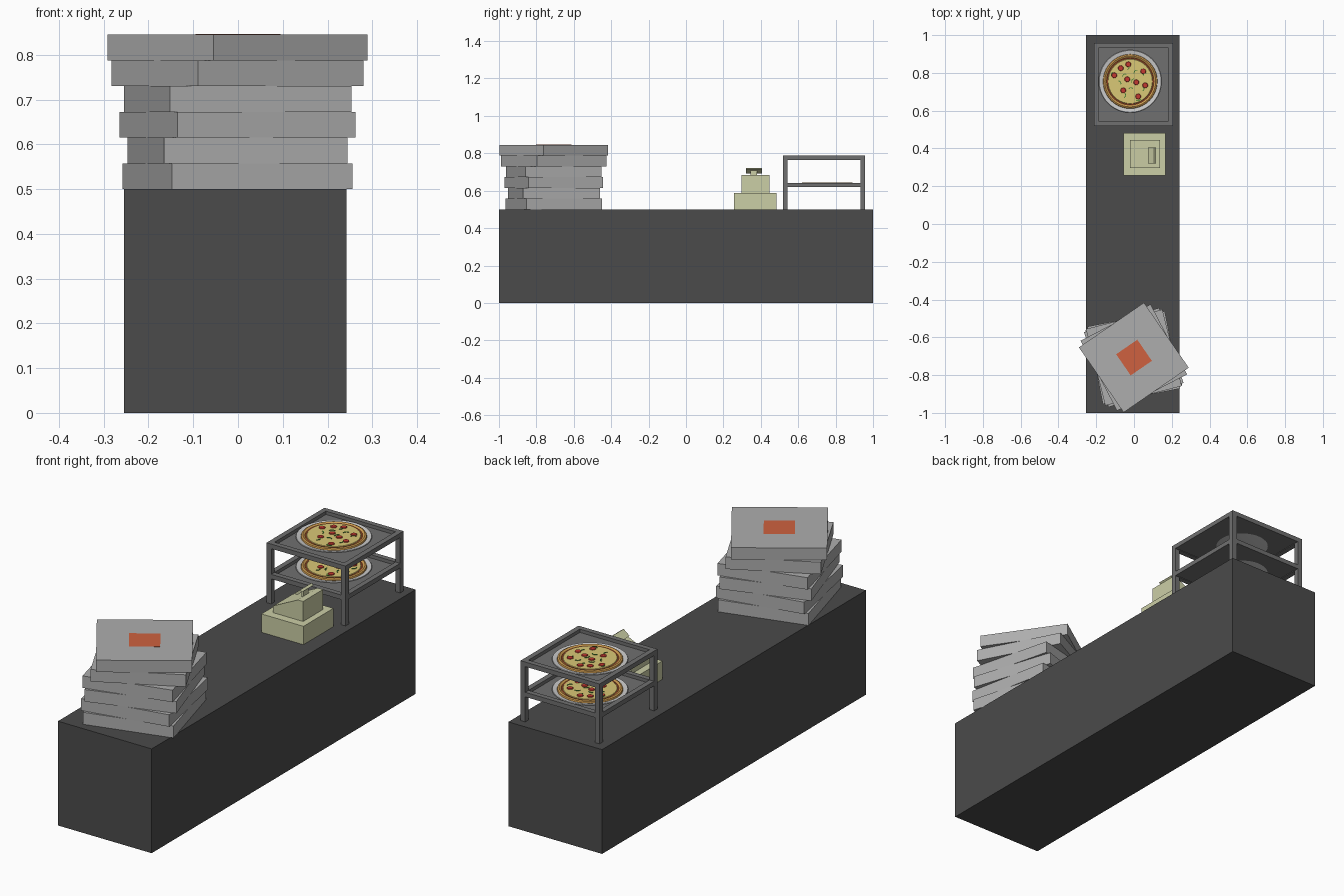
import bpy, bmesh, math, random
from mathutils import Matrix, Vector

if "Cube" in bpy.data.objects:
    bpy.data.objects.remove(bpy.data.objects["Cube"])

random.seed(4)


def mat(name, r, g, b):
    m = bpy.data.materials.new(name)
    m.diffuse_color = (r, g, b, 1)
    m.use_nodes = True
    m.node_tree.nodes["Principled BSDF"].inputs["Base Color"].default_value = m.diffuse_color
    return m


DARK = mat("charcoal", 0.07, 0.07, 0.07)
STEEL = mat("steel", 0.16, 0.16, 0.16)
CARD = mat("card", 0.42, 0.42, 0.42)
LABEL = mat("orange_red", 0.62, 0.12, 0.05)
CREAM = mat("cream", 0.6, 0.62, 0.38)
WHITE = mat("white", 0.85, 0.85, 0.85)
CRUST = mat("crust", 0.62, 0.33, 0.08)
SAUCE = mat("sauce", 0.3, 0.06, 0.02)
CHEESE = mat("cheese", 0.7, 0.58, 0.18)
SALAMI = mat("salami", 0.55, 0.04, 0.03)
GREEN = mat("pepper_green", 0.05, 0.2, 0.03)


def finish(name, bm, material):
    bmesh.ops.recalc_face_normals(bm, faces=bm.faces)
    me = bpy.data.meshes.new(name)
    bm.to_mesh(me)
    bm.free()
    me.materials.append(material)
    ob = bpy.data.objects.new(name, me)
    bpy.context.collection.objects.link(ob)
    return ob


def add_box(bm, lo, hi):
    lo, hi = Vector(lo), Vector(hi)
    m = Matrix.Translation((lo + hi) / 2) @ Matrix.Diagonal((*(hi - lo), 1))
    bmesh.ops.create_cube(bm, size=1, matrix=m)


def box(name, lo, hi, material):
    bm = bmesh.new()
    add_box(bm, lo, hi)
    return finish(name, bm, material)


def lathe(name, profile, centre, material, sides=40):
    bm = bmesh.new()
    vs = [bm.verts.new((r, 0, z)) for r, z in profile]
    es = [bm.edges.new(p) for p in zip(vs, vs[1:])]
    bmesh.ops.spin(bm, geom=vs + es, cent=(0, 0, 0), axis=(0, 0, 1),
                   angle=2 * math.pi, steps=sides)
    bmesh.ops.remove_doubles(bm, verts=bm.verts, dist=1e-5)
    ob = finish(name, bm, material)
    ob.location = centre
    bpy.context.view_layer.objects.active = ob
    ob.select_set(True)
    bpy.ops.object.shade_smooth_by_angle(angle=math.radians(35))
    ob.select_set(False)
    return ob


def prism_y(name, outline, y0, y1, material):
    bm = bmesh.new()
    f = bm.faces.new([bm.verts.new((x, y0, z)) for x, z in outline])
    ext = bmesh.ops.extrude_face_region(bm, geom=[f])["geom"]
    bmesh.ops.translate(bm, vec=(0, y1 - y0, 0),
                        verts=[v for v in ext if isinstance(v, bmesh.types.BMVert)])
    return finish(name, bm, material)


# Counter
box("counter", (-0.255, -1, 0), (0.242, 1, 0.5), DARK)

# Twisted stack of takeaway boxes, label on the top one
H, STEP = 0.209, 0.0575
for i, deg in enumerate((15.3, 11.3, 18, 14.3, 27.5, 34.5)):
    b = box(f"card_box_{i + 1}", (-H, -H, 0), (H, H, STEP), CARD)
    b.location = (-0.001, -0.707, 0.5 + i * STEP)
    b.rotation_euler.z = math.radians(deg)
lab = box("box_label", (-0.068, -0.068, 0), (0.068, 0.068, 0.001), LABEL)
lab.location = (0, -0.707, 0.845)
lab.rotation_euler.z = math.radians(34.5)

# Cash register: drawer, sloped body, neck and tilted display
box("register_drawer", (-0.055, 0.256, 0.5), (0.168, 0.483, 0.588), CREAM)
prism_y("register_body", [(-0.021, 0.588), (0.138, 0.588), (0.138, 0.684), (0.11, 0.684),
                          (-0.021, 0.62)], 0.296, 0.446, CREAM)
box("register_neck", (0.095, 0.345, 0.67), (0.107, 0.38, 0.71), CREAM)
prism_y("register_display", [(0.075, 0.697), (0.088, 0.692), (0.117, 0.715), (0.106, 0.722)],
        0.32, 0.405, CREAM)

# Rack: four posts and two framed trays
X0, X1, Y0, Y1, W = -0.212, 0.207, 0.519, 0.958, 0.025
bm = bmesh.new()
for x in (X0, X1 - W):
    for y in (Y0, Y1 - W):
        add_box(bm, (x, y, 0.5), (x + W, y + W, 0.787))
finish("rack_posts", bm, STEEL)


def tray(tag, z):
    bm = bmesh.new()
    for x in (X0, X1 - W):
        add_box(bm, (x, Y0 + W, z), (x + W, Y1 - W, z + 0.022))
    for y in (Y0, Y1 - W):
        add_box(bm, (X0 + W, y, z), (X1 - W, y + W, z + 0.022))
    add_box(bm, (X0 + W, Y0 + W, z + 0.003), (X1 - W, Y1 - W, z + 0.006))
    finish(f"{tag}_tray", bm, STEEL)


SALAMI_AT = [(-.01, .09), (.069, .053), (-.085, .032), (-.016, .011), (.032, -.005),
             (-.037, -.048), (.079, -.021), (.042, -.08), (-.05, .07)]


def pizza(tag, c):
    # Plate, crust ring, sauce rim and cheese
    lathe(f"{tag}_plate", [(0, 0), (0.11, 0), (0.166, 0.012), (0.164, 0.015),
                           (0.11, 0.005), (0, 0.005)], c, WHITE)
    lathe(f"{tag}_crust", [(0, 0.005), (0.135, 0.005), (0.144, 0.012), (0.142, 0.019),
                           (0.135, 0.022), (0.127, 0.019), (0.124, 0.015), (0, 0.015)], c, CRUST)
    lathe(f"{tag}_sauce", [(0, 0.017), (0.126, 0.017), (0.126, 0.015)], c, SAUCE)
    lathe(f"{tag}_cheese", [(0, 0.019), (0.117, 0.019), (0.12, 0.016)], c, CHEESE)
    # Salami slices
    bm = bmesh.new()
    for x, y in SALAMI_AT:
        bmesh.ops.create_cone(bm, cap_ends=True, segments=10, radius1=0.015, radius2=0.013,
                              depth=0.004, matrix=Matrix.Translation((x, y, 0.0205)))
    finish(f"{tag}_salami", bm, SALAMI).location = c
    # Curved pepper strips
    bm = bmesh.new()
    for k in range(11):
        a, r = k * 2.4, 0.1 * math.sqrt((k + 0.5) / 11)
        cx, cy, t0 = r * math.cos(a), r * math.sin(a), random.uniform(0, 6.28)
        rows = []
        for j in range(6):
            t = t0 + j * 0.4
            rows.append([bm.verts.new((cx + q * math.cos(t), cy + q * math.sin(t), 0.0212))
                         for q in (0.012, 0.016)])
        for p, q in zip(rows, rows[1:]):
            bm.faces.new((p[0], p[1], q[1], q[0]))
    ext = bmesh.ops.extrude_face_region(bm, geom=bm.faces[:])["geom"]
    bmesh.ops.translate(bm, vec=(0, 0, -0.003),
                        verts=[v for v in ext if isinstance(v, bmesh.types.BMVert)])
    finish(f"{tag}_peppers", bm, GREEN).location = c


for tag, z in (("lower", 0.62), ("upper", 0.765)):
    tray(tag, z)
    pizza(tag, (-0.02, 0.755, z + 0.001))
